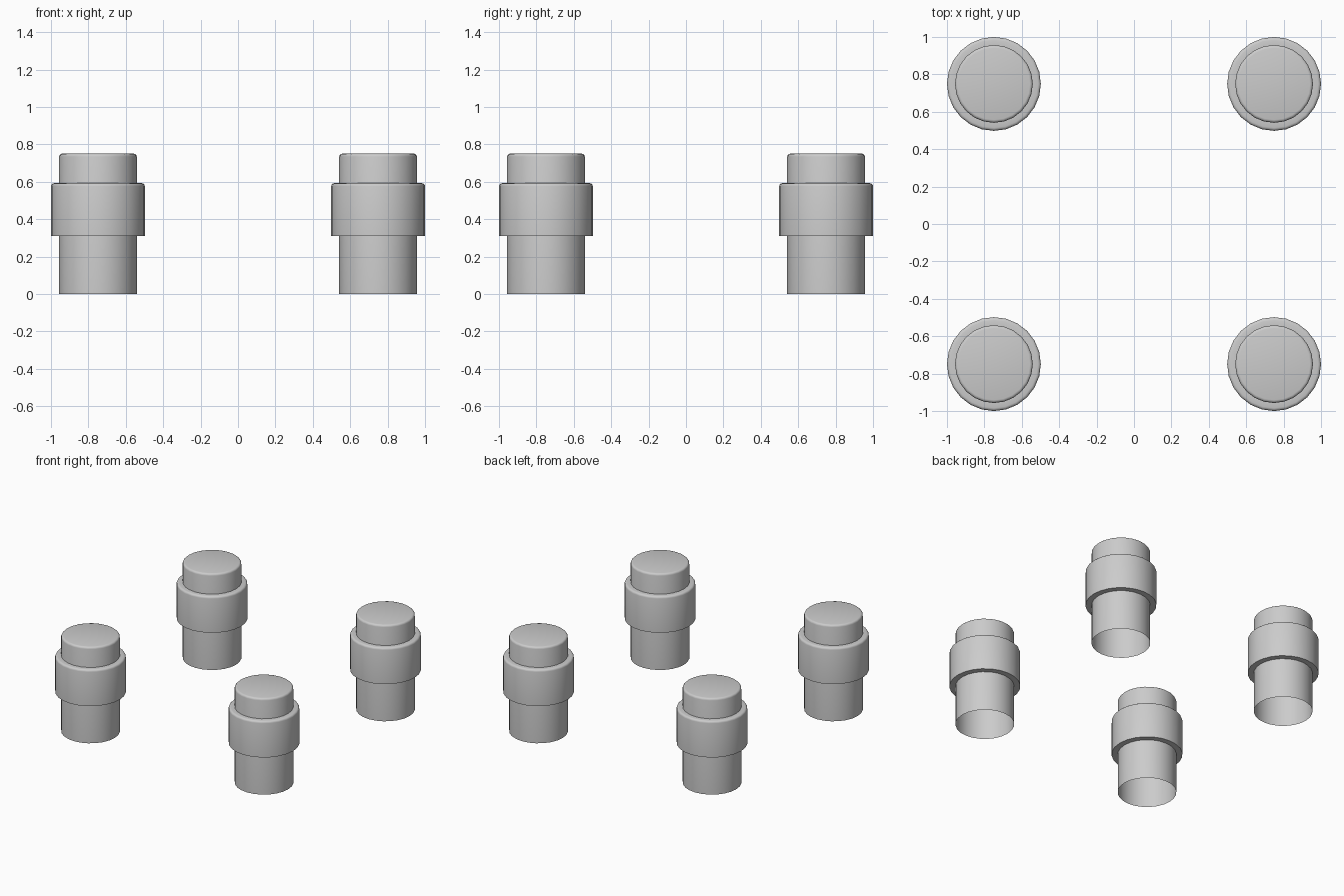
import bpy, math

old = bpy.data.objects.get("Cube")
if old:
    bpy.data.objects.remove(old, do_unlink=True)

SIDES = 24
CENTRE = 0.749
POST_R, COLLAR_R = 0.208, 0.251
TOP, COLLAR_TOP, COLLAR_BASE = 0.75, 0.592, 0.31
ROUND = 0.016

grey = bpy.data.materials.new("light grey")
grey.use_nodes = True
colour = (0.6, 0.6, 0.6, 1)
grey.diffuse_color = colour
grey.node_tree.nodes["Principled BSDF"].inputs["Base Color"].default_value = colour


def rounded_corner(radius, z, steps=3):
    """Profile points from a vertical side over to a flat top."""
    angles = [math.pi / 2 * i / steps for i in range(steps + 1)]
    return [(radius - ROUND + ROUND * math.cos(a), z - ROUND + ROUND * math.sin(a))
            for a in angles]


def lathe(name, profile, cap):
    """Turn a profile of (radius, height) points round the z axis."""
    verts = [(r * math.cos(a), r * math.sin(a), z) for r, z in profile
             for a in (math.tau * i / SIDES for i in range(SIDES))]
    faces = []
    for ring in range(len(profile) - 1):
        for i in range(SIDES):
            j = (i + 1) % SIDES
            low, high = ring * SIDES, (ring + 1) * SIDES
            faces.append((low + i, low + j, high + j, high + i))
    if cap:
        faces.append(tuple(range(len(verts) - SIDES, len(verts))))
    mesh = bpy.data.meshes.new(name)
    mesh.from_pydata(verts, [], faces)
    mesh.materials.append(grey)
    obj = bpy.data.objects.new(name, mesh)
    bpy.context.collection.objects.link(obj)
    bpy.ops.object.select_all(action="DESELECT")
    obj.select_set(True)
    bpy.context.view_layer.objects.active = obj
    bpy.ops.object.shade_smooth_by_angle(angle=math.radians(35))
    return obj


# Post: open at the foot, closed and rounded at the top
post_profile = [(POST_R, 0)] + rounded_corner(POST_R, TOP)
# Collar: flat underside, rounded shoulder
collar_profile = ([(POST_R, COLLAR_BASE), (COLLAR_R, COLLAR_BASE)]
                  + rounded_corner(COLLAR_R, COLLAR_TOP) + [(POST_R, COLLAR_TOP)])

for side, x in (("right", -CENTRE), ("left", CENTRE)):
    for end, y in (("front", -CENTRE), ("back", CENTRE)):
        for part, profile, cap in (("post", post_profile, True),
                                   ("collar", collar_profile, False)):
            obj = lathe(f"{end}_{side}_{part}", profile, cap)
            obj.location = (x, y, 0)
